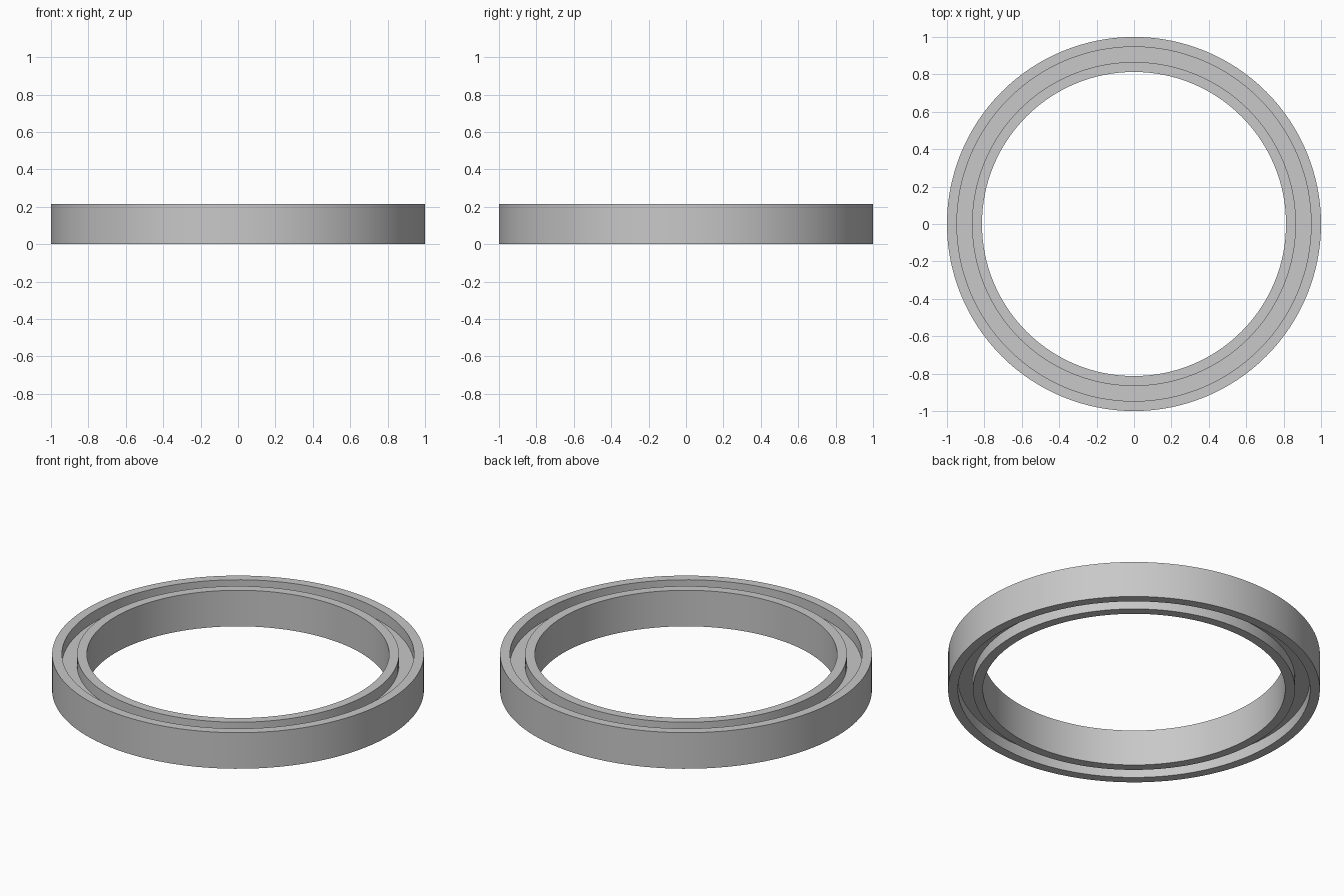
import bpy
import bmesh
import math

SEGMENTS = 128
HEIGHT = 0.214
GROOVE = 0.065      # depth of the channel in each face

if "Cube" in bpy.data.objects:
    bpy.data.objects.remove(bpy.data.objects["Cube"], do_unlink=True)

# Plain grey metal
grey = bpy.data.materials.new("grey_metal")
grey.use_nodes = True
colour = (0.58, 0.58, 0.58, 1)
grey.diffuse_color = colour
grey.node_tree.nodes["Principled BSDF"].inputs["Base Color"].default_value = colour


def revolve(name, profile):
    """Turn a closed (radius, height) profile around the z axis."""
    bm = bmesh.new()
    verts = [bm.verts.new((r, 0, z)) for r, z in profile]
    edges = [bm.edges.new((v, verts[i - 1])) for i, v in enumerate(verts)]
    bmesh.ops.spin(bm, geom=verts + edges, cent=(0, 0, 0), axis=(0, 0, 1),
                   angle=math.tau, steps=SEGMENTS, use_duplicate=False)
    bmesh.ops.remove_doubles(bm, verts=bm.verts, dist=0.0001)
    bmesh.ops.recalc_face_normals(bm, faces=bm.faces)
    mesh = bpy.data.meshes.new(name)
    bm.to_mesh(mesh)
    bm.free()
    mesh.materials.append(grey)
    obj = bpy.data.objects.new(name, mesh)
    bpy.context.collection.objects.link(obj)
    bpy.ops.object.select_all(action='DESELECT')
    obj.select_set(True)
    bpy.context.view_layer.objects.active = obj
    bpy.ops.object.shade_smooth_by_angle(angle=math.radians(30))
    return obj


# H-shaped section: outer race, recessed web, inner race
outer, groove_outer, groove_inner, bore = 1.0, 0.947, 0.866, 0.813
top_half = [(outer, HEIGHT), (groove_outer, HEIGHT),
            (groove_outer, HEIGHT - GROOVE), (groove_inner, HEIGHT - GROOVE),
            (groove_inner, HEIGHT), (bore, HEIGHT)]
bottom_half = [(r, HEIGHT - z) for r, z in reversed(top_half)]
revolve("grooved_ring", top_half + bottom_half)
